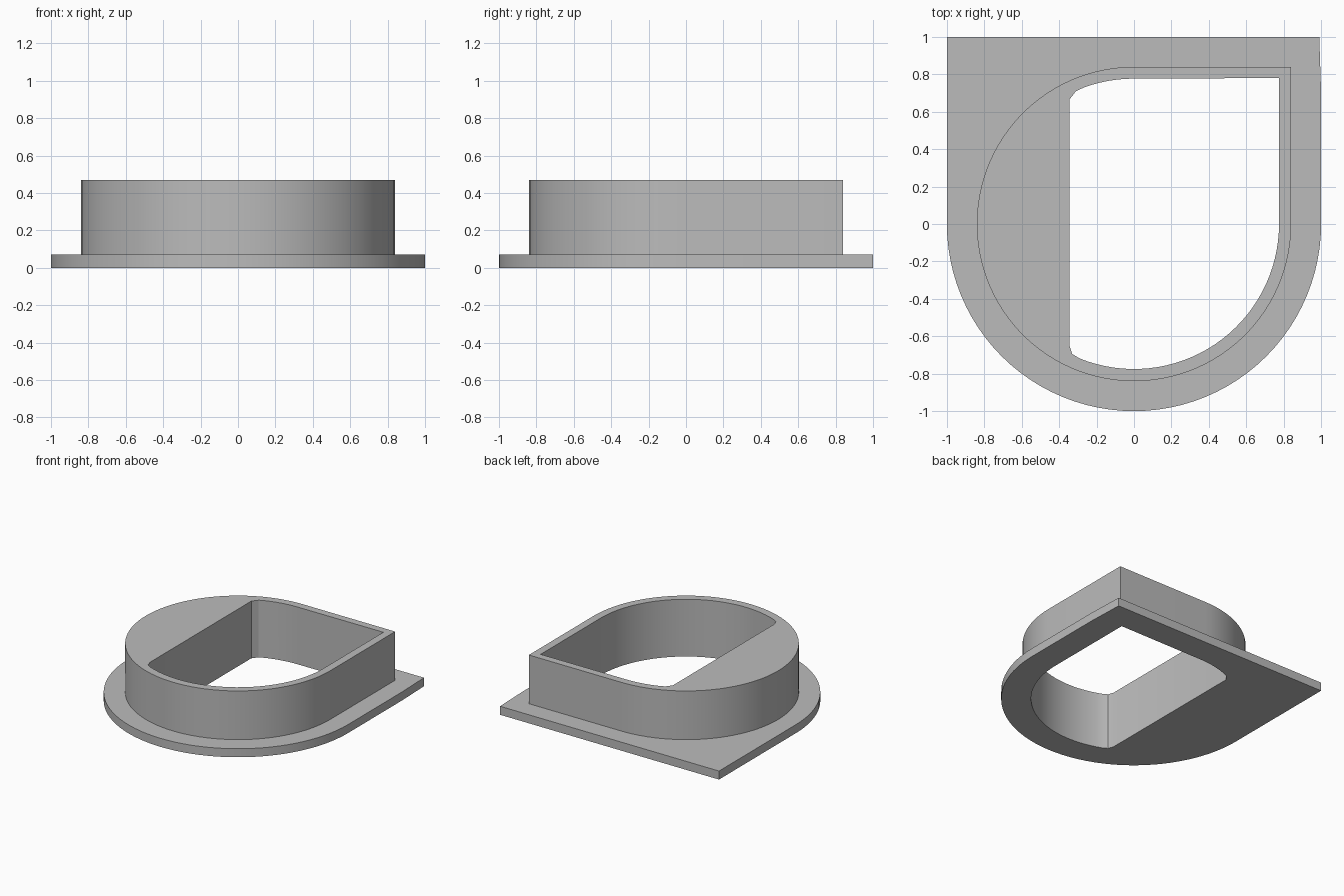
import bpy
import bmesh
from math import cos, sin, radians

cube = bpy.data.objects.get("Cube")
if cube:
    bpy.data.objects.remove(cube, do_unlink=True)

FLANGE_TOP, COLLAR_TOP = 0.07, 0.47
WALL_R, HOLE_R = 0.84, 0.775

grey = bpy.data.materials.new("plain_grey")
grey.use_nodes = True
colour = (0.5, 0.5, 0.5, 1)
grey.diffuse_color = colour
grey.node_tree.nodes["Principled BSDF"].inputs["Base Color"].default_value = colour


def arc(radius, start, end, steps):
    angles = [radians(start + (end - start) * i / steps) for i in range(steps + 1)]
    return [(radius * cos(a), radius * sin(a)) for a in angles]


def prism(name, outline, bottom, top):
    """Upright solid with the given counter-clockwise outline."""
    bm = bmesh.new()
    base = bm.faces.new([bm.verts.new((x, y, bottom)) for x, y in outline])
    ext = bmesh.ops.extrude_face_region(bm, geom=[base])["geom"]
    verts = [v for v in ext if isinstance(v, bmesh.types.BMVert)]
    bmesh.ops.translate(bm, verts=verts, vec=(0, 0, top - bottom))
    bmesh.ops.recalc_face_normals(bm, faces=bm.faces[:])
    mesh = bpy.data.meshes.new(name)
    bm.to_mesh(mesh)
    bm.free()
    mesh.materials.append(grey)
    obj = bpy.data.objects.new(name, mesh)
    bpy.context.collection.objects.link(obj)
    return obj


# Base flange: half round at the front, square at the back
flange = prism("base_flange",
               arc(1, 180, 360, 48) + [(1, 0.7), (0.99, 1), (-1, 1)],
               0, FLANGE_TOP)

# Raised collar: three quarters round with one square corner
collar = prism("raised_collar",
               arc(WALL_R, 90, 360, 72) + [(WALL_R, WALL_R)],
               FLANGE_TOP, COLLAR_TOP)

# Opening: same shape cut off by a straight wall with small blunt corners
opening = ([(-0.31, 0.71), (-0.345, 0.665), (-0.345, -0.65), (-0.33, -0.695)]
           + arc(HOLE_R, 248, 360, 32) + [(HOLE_R, 0.78)]
           + arc(HOLE_R + 0.002, 90, 110, 6))
cutter = prism("opening_cutter", opening, -0.2, 0.7)
cutter.hide_render = True
cutter.display_type = 'WIRE'

# Cut the opening through both parts, then smooth the round walls
for part in (flange, collar):
    cut = part.modifiers.new("opening", 'BOOLEAN')
    cut.operation = 'DIFFERENCE'
    cut.solver = 'EXACT'
    cut.object = cutter
    bpy.ops.object.select_all(action='DESELECT')
    bpy.context.view_layer.objects.active = part
    part.select_set(True)
    bpy.ops.object.modifier_apply(modifier=cut.name)
    bpy.ops.object.shade_smooth_by_angle(angle=radians(25))

bpy.data.objects.remove(cutter, do_unlink=True)
